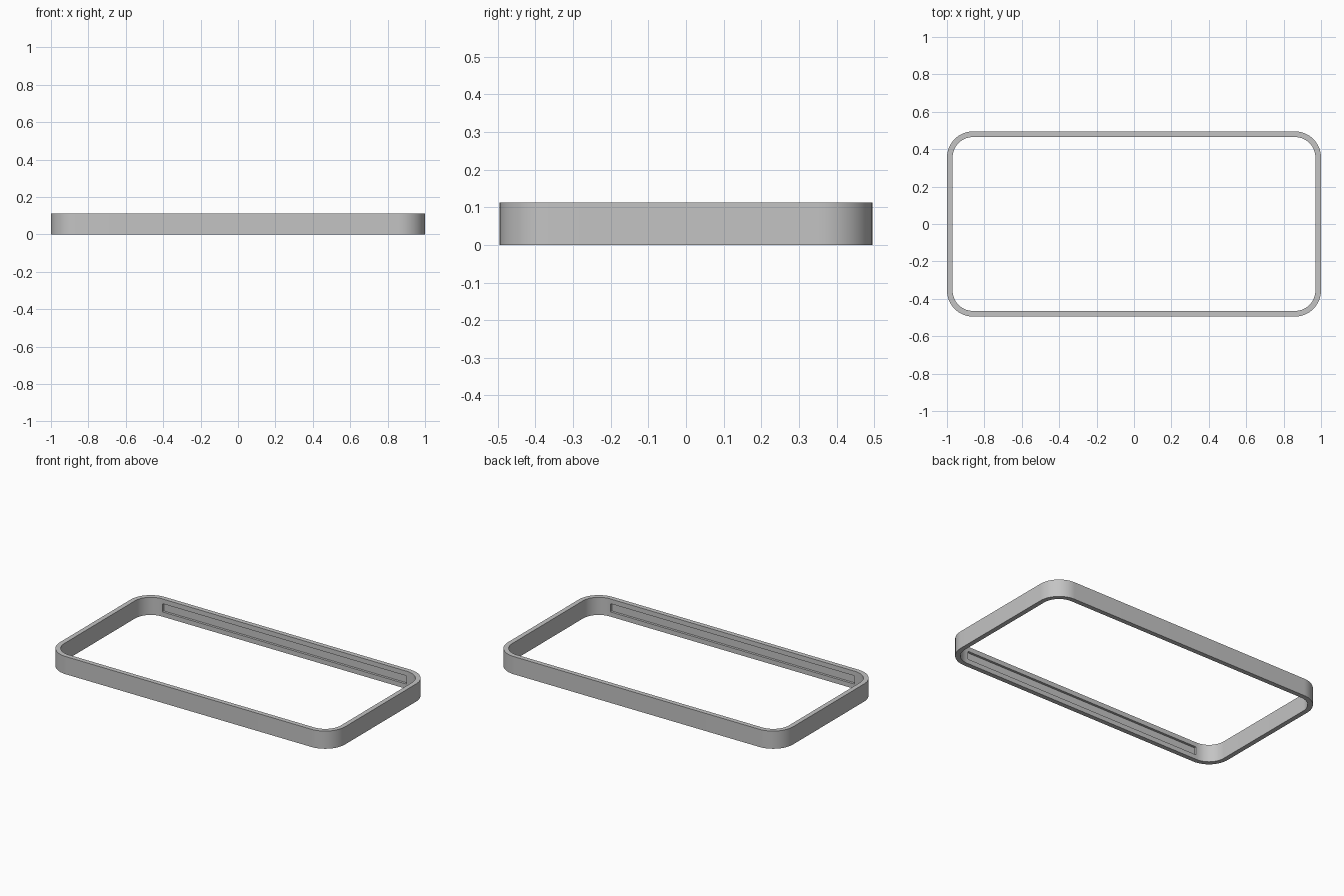
import bpy
import bmesh
import math

if "Cube" in bpy.data.objects:
    bpy.data.objects.remove(bpy.data.objects["Cube"], do_unlink=True)

HALF_X, HALF_Y, HEIGHT = 1.0, 0.495, 0.112
WALL, RADIUS, STEPS = 0.03, 0.14, 16
GROOVE_X, GROOVE_Z, GROOVE_DEPTH = 0.855, 0.026, 0.015

grey = bpy.data.materials.new("plain_grey")
grey.use_nodes = True
colour = (0.55, 0.55, 0.55, 1)
grey.diffuse_color = colour
grey.node_tree.nodes["Principled BSDF"].inputs["Base Color"].default_value = colour


def rounded_loop(bm, radius, z):
    """Rounded rectangle, sharing the frame's corner centres."""
    verts = []
    for corner, (sx, sy) in enumerate([(1, 1), (-1, 1), (-1, -1), (1, -1)]):
        cx, cy = sx * (HALF_X - RADIUS), sy * (HALF_Y - RADIUS)
        for i in range(STEPS + 1):
            a = (corner + i / STEPS) * math.pi / 2
            verts.append(bm.verts.new((cx + radius * math.cos(a), cy + radius * math.sin(a), z)))
    return verts


# Frame ring: section loops bridged all the way round
bm = bmesh.new()
inner = RADIUS - WALL
loops = [rounded_loop(bm, r, z) for r, z in
         [(RADIUS, 0), (RADIUS, HEIGHT), (inner, HEIGHT), (inner, 0)]]
count = len(loops[0])
for k in range(4):
    a, b = loops[k], loops[(k + 1) % 4]
    for i in range(count):
        j = (i + 1) % count
        bm.faces.new((a[i], a[j], b[j], b[i]))
bmesh.ops.recalc_face_normals(bm, faces=bm.faces)

# Long grooves sunk into the two inner long walls
inner_y = HALF_Y - WALL
long_walls = [f for f in bm.faces if f.calc_area() > 0.1
              and abs(abs(f.calc_center_median().y) - inner_y) < 0.001]
for face in long_walls:
    side = math.copysign(1, face.calc_center_median().y)
    for depth in (0, GROOVE_DEPTH):
        bmesh.ops.inset_individual(bm, faces=[face], thickness=0.004)
        for v in face.verts:
            v.co = (math.copysign(GROOVE_X, v.co.x), side * (inner_y + depth),
                    HEIGHT / 2 + math.copysign(GROOVE_Z, v.co.z - HEIGHT / 2))

mesh = bpy.data.meshes.new("grooved_frame")
bm.to_mesh(mesh)
bm.free()
mesh.materials.append(grey)
frame = bpy.data.objects.new("grooved_frame", mesh)
bpy.context.collection.objects.link(frame)

bpy.ops.object.select_all(action="DESELECT")
frame.select_set(True)
bpy.context.view_layer.objects.active = frame
bpy.ops.object.shade_smooth_by_angle(angle=math.radians(30))
